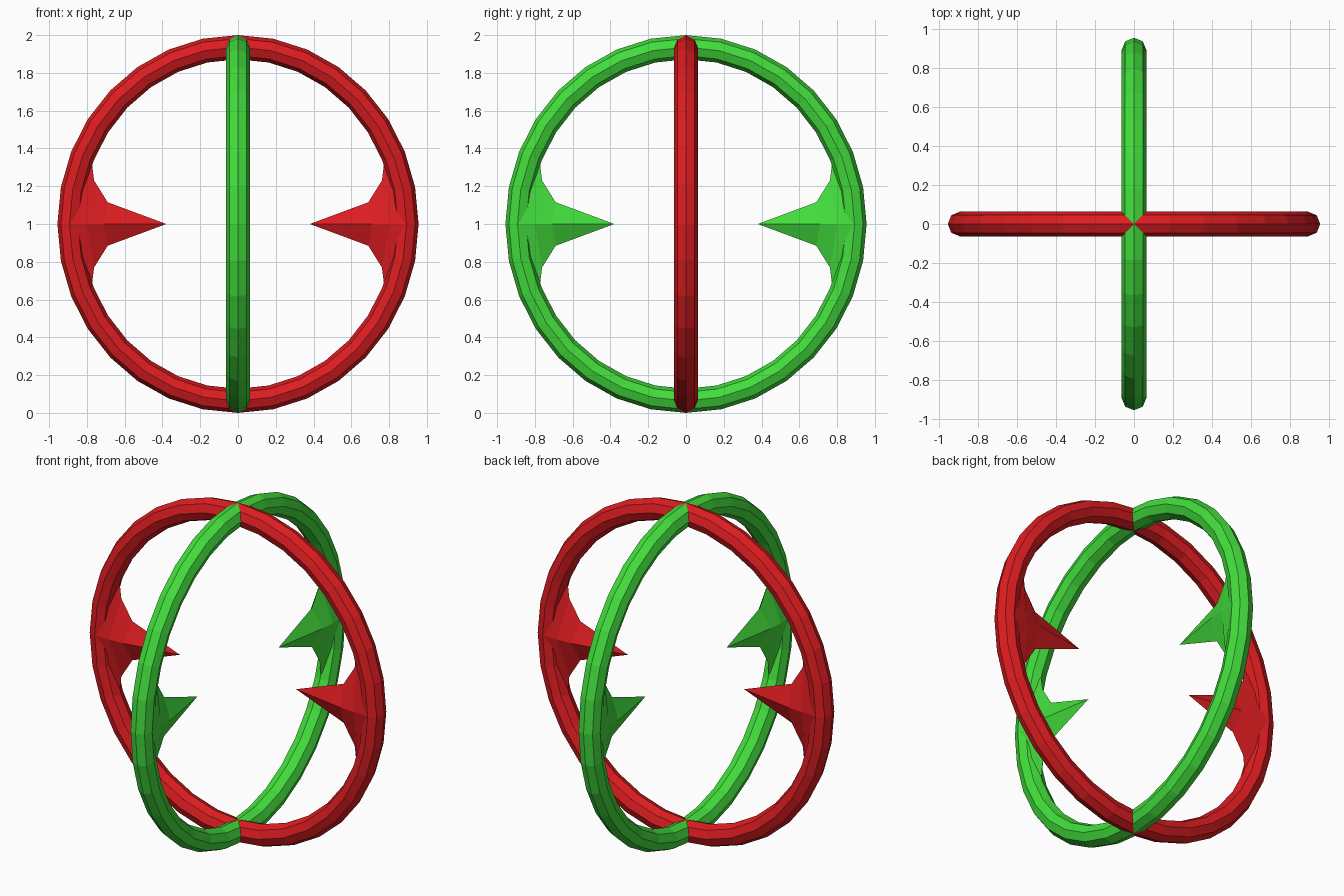
import bpy, bmesh
from math import sin, cos, pi
from mathutils import Matrix

if "Cube" in bpy.data.objects:
    bpy.data.objects.remove(bpy.data.objects["Cube"])

RX, RZ, TUBE = 0.892, 0.936, 0.064
SEGS, SIDES = 32, 8


def material(name, col):
    m = bpy.data.materials.new(name)
    m.diffuse_color = (*col, 1)
    m.use_nodes = True
    m.node_tree.nodes["Principled BSDF"].inputs["Base Color"].default_value = m.diffuse_color
    return m


def finish(name, bm, mat, turn):
    bmesh.ops.recalc_face_normals(bm, faces=bm.faces)
    bm.transform(Matrix.Translation((0, 0, 1)) @ Matrix.Rotation(turn, 4, 'Z'))
    me = bpy.data.meshes.new(name)
    bm.to_mesh(me)
    bm.free()
    me.materials.append(mat)
    ob = bpy.data.objects.new(name, me)
    bpy.context.collection.objects.link(ob)


# slightly tall ring, octagonal tube
def ring(name, mat, turn):
    bm = bmesh.new()
    loops = []
    for i in range(SEGS):
        a = 2 * pi * i / SEGS
        loops.append([bm.verts.new(((RX + TUBE * cos(t)) * cos(a), TUBE * sin(t),
                                    (RZ + TUBE * cos(t)) * sin(a)))
                      for t in (2 * pi * k / SIDES for k in range(SIDES))])
    for i in range(SEGS):
        p, q = loops[i], loops[(i + 1) % SEGS]
        for k in range(SIDES):
            n = (k + 1) % SIDES
            bm.faces.new((p[k], p[n], q[n], q[k]))
    finish(name, bm, mat, turn)


# inward spike: diamond sections flaring into the ring
def spike(name, mat, turn):
    bm = bmesh.new()
    # x of top/bottom corners, half height, x of side corners, half thickness
    sections = [(0.775, 0.335, 0.895, 0.062),
                (0.762, 0.23, 0.80, 0.060),
                (0.69, 0.115, 0.71, 0.055)]
    loops = [[bm.verts.new(c) for c in ((x, 0, h), (s, w, 0), (x, 0, -h), (s, -w, 0))]
             for x, h, s, w in sections]
    tip = bm.verts.new((0.38, 0, 0))
    for p, q in zip(loops, loops[1:]):
        for k in range(4):
            n = (k + 1) % 4
            bm.faces.new((p[k], p[n], q[n], q[k]))
    for k in range(4):
        bm.faces.new((loops[-1][k], loops[-1][(k + 1) % 4], tip))
    bm.faces.new(loops[0])
    finish(name, bm, mat, turn)


red = material("red", (0.72, 0.012, 0.015))
green = material("green", (0.055, 0.72, 0.045))
for label, mat, turn in (("red", red, 0), ("green", green, pi / 2)):
    ring(label + "_ring", mat, turn)
    spike(label + "_spike_a", mat, turn)
    spike(label + "_spike_b", mat, turn + pi)
